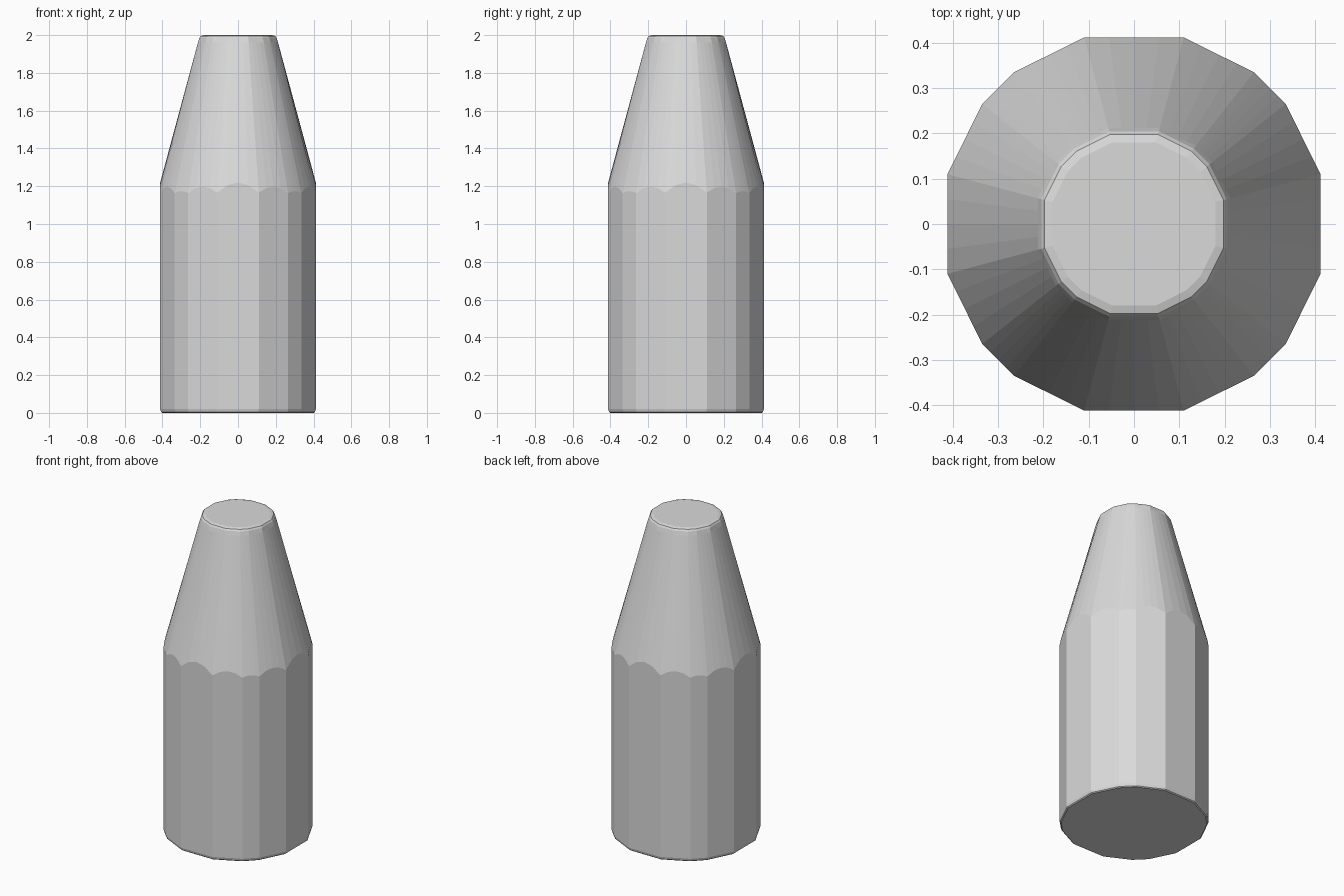
import bpy
import bmesh
from mathutils import Vector

cube = bpy.data.objects.get("Cube")
if cube:
    bpy.data.objects.remove(cube, do_unlink=True)

grey = bpy.data.materials.new("plain grey")
grey.use_nodes = True
colour = (0.7, 0.7, 0.7, 1.0)
grey.diffuse_color = colour
grey.node_tree.nodes["Principled BSDF"].inputs["Base Color"].default_value = colour

SIDE = 0.412        # half width of the body
SLOPE = 0.265       # how fast the nose narrows with height
SHOULDER = 1.22     # height where the nose meets the middle of a broad side
SPLIT = 4           # points along each side, so the shoulder is scalloped


def cross_section():
    """Square with chamfered corners, four corners per quarter turn."""
    quarter = [(SIDE, -0.11), (SIDE, 0.11), (0.335, 0.265), (0.265, 0.335)]
    corners = []
    for turn in range(4):
        for x, y in quarter:
            for _ in range(turn):
                x, y = -y, x
            corners.append(Vector((x, y)))
    points = []
    for i, a in enumerate(corners):
        b = corners[(i + 1) % len(corners)]
        points += [a.lerp(b, k / SPLIT) for k in range(SPLIT)]
    return points


def shoulder_height(p):
    """Height at which the round taper cuts the flat-sided body."""
    return SHOULDER - (p.length - SIDE) / SLOPE


section = cross_section()
bm = bmesh.new()


def ring(scale, height):
    return [bm.verts.new((p.x * scale, p.y * scale,
                          height(p) if callable(height) else height))
            for p in section]


# Bottom bevel, body, scalloped shoulder, nose and softened tip
rings = [ring(s, h) for s, h in (
    (0.975, 0.0), (0.99, 0.005), (1.0, 0.02),
    (1.0, shoulder_height),
    (0.515, 1.96), (0.497, 1.985), (0.48, 1.995), (0.437, 2.0))]
n = len(section)
for low, high in zip(rings, rings[1:]):
    for i in range(n):
        j = (i + 1) % n
        bm.faces.new((low[i], low[j], high[j], high[i]))
bm.faces.new(list(reversed(rings[0])))
bm.faces.new(rings[-1])
bmesh.ops.recalc_face_normals(bm, faces=bm.faces)

mesh = bpy.data.meshes.new("tapered_peg")
bm.to_mesh(mesh)
bm.free()
mesh.materials.append(grey)
peg = bpy.data.objects.new("tapered_peg", mesh)
bpy.context.collection.objects.link(peg)
